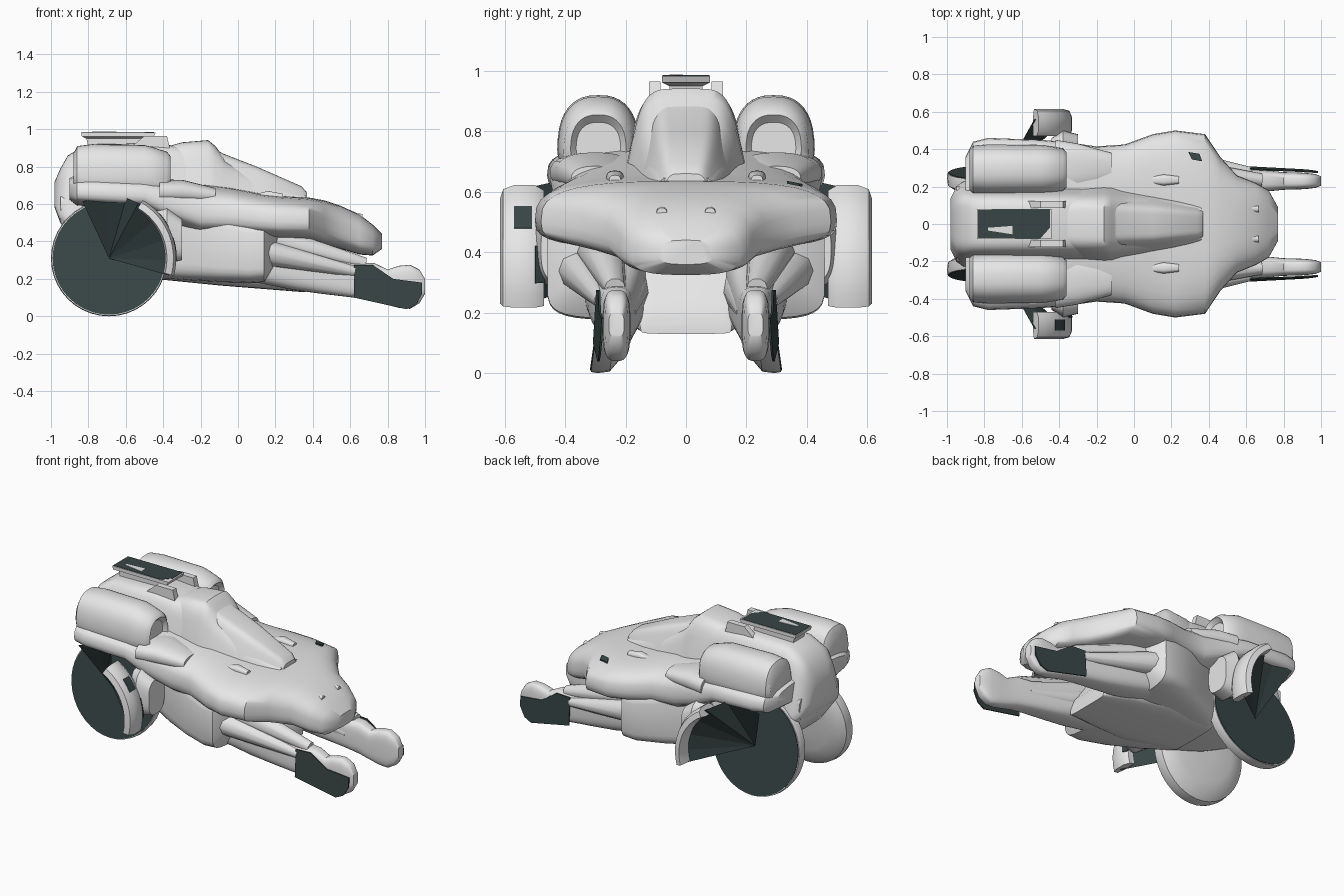
import bpy, bmesh, math
from mathutils import Vector

if "Cube" in bpy.data.objects:
    bpy.data.objects.remove(bpy.data.objects["Cube"], do_unlink=True)


def material(name, colour):
    mat = bpy.data.materials.new(name)
    mat.use_nodes = True
    mat.diffuse_color = colour
    mat.node_tree.nodes["Principled BSDF"].inputs["Base Color"].default_value = colour
    return mat


LIGHT = material("light grey", (.8, .8, .8, 1))
DARK = material("dark slate", (.04, .06, .06, 1))
SIDES = (("left", 1), ("right", -1))
HUB_X, HUB_Z = -.69, .31


def finish(name, bm, mat, angle=40):
    """Turn a bmesh into a named, shaded object."""
    bmesh.ops.recalc_face_normals(bm, faces=bm.faces)
    mesh = bpy.data.meshes.new(name)
    bm.to_mesh(mesh)
    bm.free()
    mesh.materials.append(mat)
    obj = bpy.data.objects.new(name, mesh)
    bpy.context.collection.objects.link(obj)
    bpy.ops.object.select_all(action="DESELECT")
    obj.select_set(True)
    bpy.context.view_layer.objects.active = obj
    bpy.ops.object.shade_smooth_by_angle(angle=math.radians(angle))


def skin(name, rings, mat=LIGHT):
    """Bridge equal rings of points and cap both ends."""
    bm = bmesh.new()
    loops = [[bm.verts.new(p) for p in ring] for ring in rings]
    n = len(loops[0])
    for a, b in zip(loops, loops[1:]):
        for i in range(n):
            j = (i + 1) % n
            bm.faces.new((a[i], a[j], b[j], b[i]))
    bm.faces.new(loops[0])
    bm.faces.new(loops[-1])
    finish(name, bm, mat)


def power(value, p):
    return math.copysign(abs(value) ** (2 / p), value)


def loft(name, sections, y=0, p=3, mid=.5, taper=0, n=36):
    """Rounded body along x; each section is x, half width, bottom, top."""
    rings = []
    for x, w, low, high in sections:
        centre = low + mid * (high - low)
        ring = []
        for i in range(n):
            a = math.tau * i / n
            c, s = power(math.cos(a), p), power(math.sin(a), p)
            z = centre + s * (high - centre if s > 0 else centre - low)
            narrowing = 1 - taper * (z - low) / (high - low)
            ring.append(Vector((x, y + w * c * narrowing, z)))
        rings.append(ring)
    skin(name, rings)


def plate(name, outline, y0, y1, mat, slant=0, lean=0):
    """Side outline in x and z, extruded between two y values."""
    skin(name, [[Vector((x, y + slant * x + lean * z, z)) for x, z in outline] for y in (y0, y1)], mat)


def slab(name, outline, z0, z1, mat, fall=0):
    """Plan outline in x and y, extruded between two heights."""
    skin(name, [[Vector((x, y, z - fall * y)) for x, y in outline] for z in (z0, z1)], mat)


def arc_point(a, r, y, tilt=0):
    return Vector((HUB_X + r * math.cos(a), y - tilt * r * math.sin(a), HUB_Z + r * math.sin(a)))


def disc_rings(profile, tilt, n=40):
    return [[arc_point(math.tau * i / n, r, y, tilt) for i in range(n)] for r, y in profile]


def arc_sweep(name, profile, start, end, steps, mat=LIGHT):
    """Sweep an r, y profile round the wheel hub."""
    angles = [math.radians(start + (end - start) * i / steps) for i in range(steps + 1)]
    skin(name, [[arc_point(a, r, y) for r, y in profile] for a in angles], mat)


def rod(name, start, end, r0, r1, n=10):
    start, end = Vector(start), Vector(end)
    turn = (end - start).to_track_quat("Z", "Y")
    circle = [Vector((math.cos(math.tau * i / n), math.sin(math.tau * i / n), 0)) for i in range(n)]
    skin(name, [[p + turn @ (c * r) for c in circle] for p, r in ((start, r0), (end, r1))])


# Armoured upper shell, flaring at the shoulders and tapering to the nose
loft("upper_shell", [
    (-.9, .36, .62, .74), (-.86, .44, .59, .76), (-.78, .46, .585, .76),
    (-.5, .45, .57, .75), (-.38, .44, .5, .74), (-.2, .415, .43, .71),
    (-.05, .425, .43, .69), (.1, .48, .42, .66), (.22, .5, .41, .645),
    (.38, .48, .41, .635), (.46, .36, .385, .62), (.55, .26, .36, .59),
    (.65, .22, .33, .545), (.72, .18, .325, .49), (.77, .09, .36, .44)], p=3.1, mid=.4)

# Lower hull, widening forward, and the keel that shows between the arms
loft("lower_hull", [
    (-.95, .2, .5, .65), (-.85, .21, .36, .65), (-.65, .2, .26, .65),
    (-.4, .26, .2, .62), (-.28, .33, .19, .6), (-.1, .41, .18, .55),
    (.06, .46, .175, .52), (.14, .46, .18, .52), (.22, .33, .3, .5)], p=6)
loft("keel", [
    (-.45, .2, .2, .5), (-.1, .26, .165, .5), (.15, .22, .145, .5),
    (.34, .16, .13, .24), (.36, .15, .13, .17)], p=6)

# Faceted spine, cabin frame and canopy
loft("spine", [
    (-.98, .15, .58, .72), (-.95, .22, .5, .79), (-.91, .25, .46, .86),
    (-.86, .25, .42, .89), (-.8, .25, .45, .92), (-.5, .245, .5, .925),
    (-.3, .24, .5, .91), (-.1, .22, .5, .82)], p=5.5, taper=.4)
loft("cabin_frame", [
    (-.37, .22, .5, .91), (-.3, .235, .5, .93), (-.16, .24, .5, .942),
    (-.12, .24, .5, .91), (-.07, .23, .5, .84), (.1, .2, .5, .74),
    (.36, .15, .5, .65)], p=5, taper=.42)
loft("canopy", [
    (-.13, .19, .6, .9), (-.08, .195, .6, .87), (.1, .18, .57, .8),
    (.34, .13, .53, .695), (.37, .11, .53, .66)], p=6, taper=.5)

# Roof hatch with dark well and a light flap inside it
skin("hatch_rim", [[Vector((x, y, z)) for x, y in ((-a, -w), (-b, -w), (-b, w), (-a, w))]
                   for a, b, w, z in ((.8, .53, .055, .9), (.81, .52, .055, .95),
                                      (.835, .45, .08, .962), (.84, .44, .08, .984))])
slab("hatch_well", [(-.835, -.075), (-.5, -.077), (-.45, -.02), (-.45, .077), (-.835, .076)],
     .982, .986, DARK)
slab("hatch_flap", [(-.78, -.035), (-.65, -.055), (-.65, -.01), (-.78, -.02)], .985, .989, LIGHT)

for side, s in SIDES:
    # Roof fins beside the hatch
    plate(side + "_roof_fin", [(-.6, .88), (-.5, .965), (-.38, .965), (-.36, .88)],
          s * .085, s * .122, LIGHT)

    # Rear engine pod with a sunken intake
    loft(side + "_engine_pod", [
        (-.88, .115, .68, .87), (-.86, .14, .65, .91), (-.78, .148, .63, .92),
        (-.5, .145, .63, .915), (-.46, .14, .63, .905), (-.38, .125, .64, .88),
        (-.36, .1, .67, .855), (-.385, .08, .69, .83)], y=s * .29, p=2.5, taper=.18)
    loft(side + "_shoulder_fairing", [
        (-.42, .15, .6, .73), (-.3, .13, .6, .73), (-.12, .08, .6, .685)], y=s * .3, p=2.4)

    # Nose eye bumps and brow vents
    rod(side + "_eye_bump", (.58, s * .08, .53), (.665, s * .08, .53), .028, .018)
    loft(side + "_brow_vent", [
        (.08, .02, .6, .65), (.16, .03, .6, .67), (.24, .02, .6, .655)], y=s * .235)

    # Tilted rear wheel, domed inside and dark outside
    skin(side + "_rear_wheel", disc_rings([
        (.08, s * .165), (.2, s * .17), (.27, s * .185), (.305, s * .21),
        (.31, s * .25), (.306, s * .272)], s * .14))
    skin(side + "_wheel_face", disc_rings([(.301, s * .271), (.301, s * .276)], s * .14), DARK)

    # Outer fender band curving round the front of the wheel
    arc_sweep(side + "_fender_band", [(r, s * y) for r, y in (
        (.3, .47), (.34, .47), (.36, .5), (.36, .57), (.345, .605), (.31, .615), (.3, .57))],
        -15, 60, 12)

    # Dark fan spread from the hub to the fender
    bm = bmesh.new()
    hub = bm.verts.new((HUB_X, s * .28, HUB_Z))
    rim = []
    for degrees in (115, 92, 74, 62, 40, 18, -2, -16):
        y = .56 if degrees < 70 else .44
        rim.append(bm.verts.new(arc_point(math.radians(degrees), .335, s * y)))
    for a, b in zip(rim, rim[1:]):
        bm.faces.new((hub, a, b))
    finish(side + "_wheel_fan", bm, DARK, 5)

    # Strut joining the fender to the hull
    loft(side + "_fender_strut", [
        (-.44, .06, .32, .56), (-.38, .1, .28, .58), (-.3, .08, .3, .52)], y=s * .4, p=3)

    # Forward arm with upper rods
    loft(side + "_front_arm", [
        (.1, .11, .18, .44), (.3, .095, .14, .4), (.45, .08, .12, .345), (.62, .064, .1, .29),
        (.73, .054, .08, .284), (.8, .047, .06, .25), (.86, .046, .045, .27),
        (.92, .043, .04, .275), (.97, .037, .07, .25), (1, .025, .12, .2)], y=s * .23, p=3.4)
    rod(side + "_outer_arm_rod", (.1, s * .36, .35), (.62, s * .275, .24), .075, .03)
    rod(side + "_upper_arm_rod", (.2, s * .28, .4), (.68, s * .235, .28), .08, .035)
    rod(side + "_inner_arm_rod", (.2, s * .18, .29), (.64, s * .2, .2), .07, .035)

    # Dark slanted face on the outside of the arm tip
    plate(side + "_arm_face", [
        (.62, .1), (.62, .275), (.72, .275), (.83, .2), (.985, .18),
        (.985, .12), (.95, .06), (.9, .038), (.8, .06)],
        s * .348, s * .355, DARK, slant=s * -.066, lean=s * -.06)

# Dark openings on the right fender and the left shoulder
arc_sweep("fender_opening", [(r, y) for r, y in (
    (.357, -.51), (.363, -.51), (.363, -.57), (.357, -.57))], 28, 42, 3, DARK)
arc_sweep("fender_side_opening", [(r, y) for r, y in (
    (.34, -.468), (.345, -.466), (.363, -.498), (.358, -.5))], -2, 18, 3, DARK)
slab("shoulder_opening", [(.29, .385), (.35, .375), (.365, .335), (.31, .345)],
     .694, .703, DARK, fall=.2)
